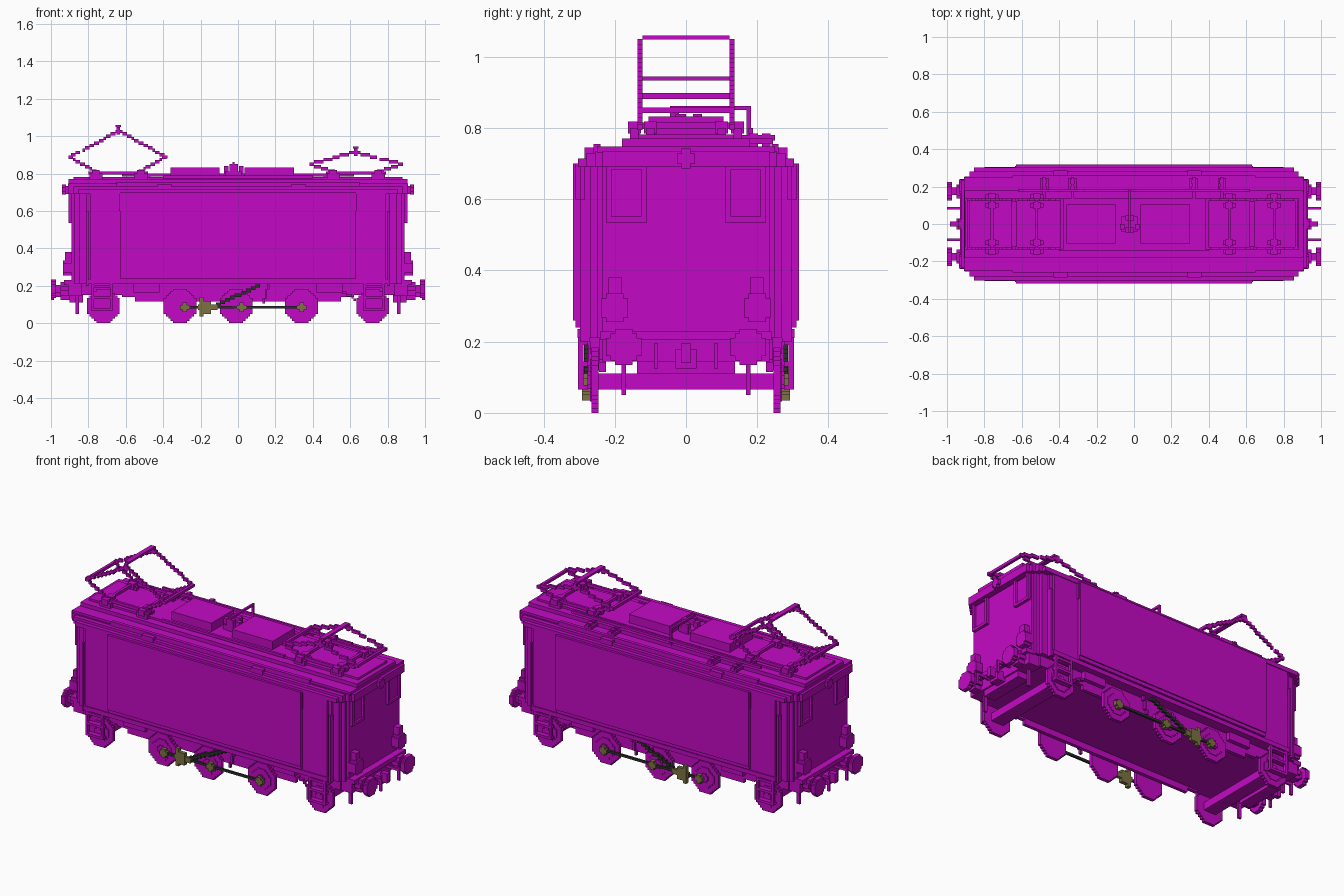
import bpy
import bmesh
import math
from mathutils import Vector

cube = bpy.data.objects.get("Cube")
if cube:
    bpy.data.objects.remove(cube)

CELL = 0.0125


def make_material(name, red, green, blue):
    material = bpy.data.materials.new(name)
    material.use_nodes = True
    colour = (red, green, blue, 1)
    material.diffuse_color = colour
    material.node_tree.nodes["Principled BSDF"].inputs["Base Color"].default_value = colour
    return material


magenta = make_material("magenta paint", .55, .003, .56)
olive = make_material("olive metal", .2, .17, .055)
dark = make_material("dark steel", .025, .03, .025)


def part(name, material, spans, mirror=""):
    """One object from box spans (x0, x1, y0, y1, z0, z1), repeated by mirroring."""
    mesh = bpy.data.meshes.new(name)
    bm = bmesh.new()
    x_signs = (1, -1) if "x" in mirror else (1,)
    y_signs = (1, -1) if "y" in mirror else (1,)
    for span in spans:
        low, high = Vector(span[::2]), Vector(span[1::2])
        for sx in x_signs:
            for sy in y_signs:
                new = bmesh.ops.create_cube(bm, size=1)["verts"]
                for vert in new:
                    co = (low + high) / 2 + vert.co * (high - low)
                    vert.co = (co.x * sx, co.y * sy, co.z)
    bm.to_mesh(mesh)
    bm.free()
    mesh.materials.append(material)
    obj = bpy.data.objects.new(name, mesh)
    bpy.context.scene.collection.objects.link(obj)
    return obj


def slab(x, y, bottom, top):
    """A box centred on both horizontal axes."""
    return (-x, x, -y, y, bottom, top)


def disc(axis, centre, height, radius, near, far):
    """A stepped round plate, facing along x or y."""
    rows = round(2 * radius / CELL)
    step = 2 * radius / rows
    spans = []
    for row in range(rows):
        z = -radius + row * step
        middle = z + step / 2
        half = round(math.sqrt(radius ** 2 - middle ** 2) / CELL) * CELL
        across, along = (centre - half, centre + half), (near, far)
        first, second = (along, across) if axis == "x" else (across, along)
        spans.append((*first, *second, height + z, height + z + step))
    return spans


def stepped_bar(start, end, near, far, thick=CELL):
    """A staircase bar in the xz plane between two points."""
    (x0, z0), (x1, z1) = start, end
    count = max(1, round(max(abs(x1 - x0), abs(z1 - z0)) / CELL))
    spans = []
    for i in range(count + 1):
        t = i / count
        x = round((x0 + (x1 - x0) * t) / CELL) * CELL
        z = round((z0 + (z1 - z0) * t) / CELL) * CELL
        spans.append((x - CELL / 2, x + CELL / 2, near, far, z - thick / 2, z + thick / 2))
    return spans


def ring(x0, x1, y0, y1, z0, z1, t=.016):
    """A rectangular frame facing along x."""
    return [(x0, x1, y0, y0 + t, z0, z1), (x0, x1, y1 - t, y1, z0, z1),
            (x0, x1, y0, y1, z0, z0 + t), (x0, x1, y0, y1, z1 - t, z1)]


# Body shell with stepped cab corners
part("body", magenta, [
    slab(.89, .235, .2, .72), slab(.875, .25, .21, .71),
    slab(.85, .27, .21, .71), slab(.81, .285, .21, .71), slab(.79, .298, .21, .7)])
part("side_panel", magenta, [(-.63, .63, .29, .317, .26, .7)], "y")
part("side_sill", magenta, [(-.8, .8, .29, .305, .21, .235), (-.63, .63, .29, .31, .24, .26)], "y")
part("cab_handrail", magenta, [(.8, .812, .27, .298, .2, .6), (.62, .635, .29, .31, .6, .7)], "xy")

# Roof, narrowing upwards
part("cornice", magenta, [
    slab(.925, .235, .69, .735), slab(.905, .255, .69, .735),
    slab(.88, .28, .69, .73), slab(.855, .303, .69, .715)])
part("roof", magenta, [
    slab(.91, .25, .73, .748), slab(.905, .18, .74, .77), slab(.88, .135, .76, .782)])
part("roof_box", magenta, [(-.36, -.1, -.105, .105, .77, .832), (.035, .3, -.105, .105, .77, .832)])
part("roof_hatch", magenta, [
    (x, x + .075, y, y + .035, .71, .745) for x in (-.43, .285) for y in (-.285, .25)])
part("roof_walkway", magenta, [(-.65, .65, .24, .26, .73, .755)], "y")

# Roof wiring and insulators
part("roof_cable", magenta, [(-.62, .62, .175, .188, .785, .8), (-.4, .4, -.145, -.13, .775, .79)])
posts = []
for x in (-.48, -.33, .32, .47):
    for y in (.19, .225):
        posts += [(x - .012, x + .012, y - .012, y + .012, .74, .785),
                  (x - .022, x + .022, y - .02, y + .02, .755, .77)]
    posts.append((x - .008, x + .008, .12, .25, .765, .78))
part("roof_insulators", magenta, posts)
part("switch_gear", magenta, [
    (-.03, -.018, -.045, .18, .85, .862), (-.03, -.018, .17, .182, .76, .862),
    (-.045, 0, -.045, -.02, .77, .85), (-.045, 0, .02, .045, .77, .84),
    (-.07, .02, -.04, .04, .77, .81), (-.075, -.05, -.03, 0, .8, .84), (.005, .03, -.03, 0, .8, .84)])


def pantograph(name, centre, knee, knee_height, top):
    spans = []
    for side in (-1, 1):
        near, far = sorted((side * .122, side * .136))
        # Base rails with stacked insulators
        spans.append((centre - .16, centre + .16, near, far, .795, .812))
        for end in (-1, 1):
            foot = centre + end * .12
            for y in (side * .145, side * .1):
                spans += [(foot - .035, foot + .035, y - .012, y + .012, .77, .8),
                          (foot - .02, foot + .02, y - .018, y + .018, .785, .818)]
            # Folding arms, lower then upper
            bend = (centre + end * knee, knee_height)
            spans += stepped_bar((foot, .81), bend, near, far, .018)
            spans += stepped_bar(bend, (centre, top - .03), near, far, .018)
    for end in (-1, 1):
        foot, bend = centre + end * .12, centre + end * knee
        spans += [(foot - .008, foot + .008, -.155, .155, .798, .815),
                  (bend - .008, bend + .008, -.135, .135, knee_height - .008, knee_height + .008)]
    # Contact strips
    spans += [(centre - .014, centre + .014, -.122, .122, top - .012, top),
              (centre - .01, centre + .01, -.136, -.122, top - .05, top - .01),
              (centre - .01, centre + .01, .122, .136, top - .05, top - .01)]
    part(name, magenta, spans)


pantograph("raised_pantograph", -.64, .255, .89, 1.06)
pantograph("lowered_pantograph", .63, .24, .85, .945)

# Cab ends: windows, lamps and doors
part("cab_window_frame", magenta, ring(.885, .907, .11, .225, .535, .7), "xy")
part("cab_window", magenta, [(.885, .895, .122, .212, .55, .685)], "xy")
part("top_lamp", magenta, disc("x", 0, .715, .028, .92, .942), "x")
part("lower_lamp", magenta, disc("x", .2, .295, .04, .885, .935)
     + [(.885, .925, .18, .218, .33, .38)], "xy")

# Buffer beam, buffers and coupling
part("buffer_beam", magenta, [(.83, .91, -.235, .235, .145, .215),
                              (.83, .9, -.137, .137, .11, .15),
                              (.88, .93, -.24, .24, .205, .23)], "x")
part("buffer", magenta, disc("x", .175, .185, .05, .974, 1)
     + disc("x", .175, .185, .036, .9, .95) + [(.94, .98, .155, .195, .165, .205)], "xy")
part("coupling_hook", magenta, [(.9, .95, -.03, .03, .125, .18), (.94, .985, -.014, .014, .14, .195)], "x")
part("brake_hose", magenta, [(.9, 1, .078, .09, .18, .195), (.985, 1, .078, .09, .125, .195),
                            (.85, .87, .168, .181, .05, .15)], "xy")

# Underframe
part("underframe", magenta, [slab(.84, .245, .15, .21)])
part("side_frame", magenta, [(-.55, .55, .225, .245, .115, .2), (-.62, .62, .225, .245, .14, .2),
                             (.42, .56, .24, .27, .165, .21), (-.56, -.42, .24, .27, .165, .21)], "y")
part("end_axle", magenta, [(.68, .76, -.25, .25, .065, .11)], "x")
part("step_ladder", magenta,
     [(x, x + .014, .288, .304, .065, .215) for x in (.67, .77)]
     + [(.67, .784, .275, .304, z, z + .014) for z in (.065, .13, .19)], "xy")
part("sand_pipe", magenta, stepped_bar((.5, .2), (.62, .13), .245, .26)
     + stepped_bar((.16, .2), (.14, .11), .26, .275), "y")

# Wheels with raised rims, hubs and counterweights
WHEELS = {"leading": -.72, "front_drive": -.31, "middle_drive": -.01,
          "rear_drive": .34, "trailing": .72}
for name, x in WHEELS.items():
    part(name + "_wheel", magenta, disc("y", x, .092, .092, .246, .266)
         + disc("y", x, .092, .06, .262, .27) + disc("y", x, .092, .025, .265, .276), "y")

# Running gear
part("crank_pin", olive, [span for x in (-.285, .02, .34)
                          for span in disc("y", x, .085, .025, .268, .292)], "y")
part("crosshead", olive, [(-.215, -.11, .27, .288, .07, .1), (-.205, -.185, .27, .292, .035, .14),
                          (-.185, -.145, .27, .292, .05, .12)], "y")
part("coupling_rod", dark, [(-.27, .33, .272, .284, .079, .092)], "y")
part("drive_rod", dark, stepped_bar((-.11, .1), (.11, .2), .272, .286, .02), "y")
